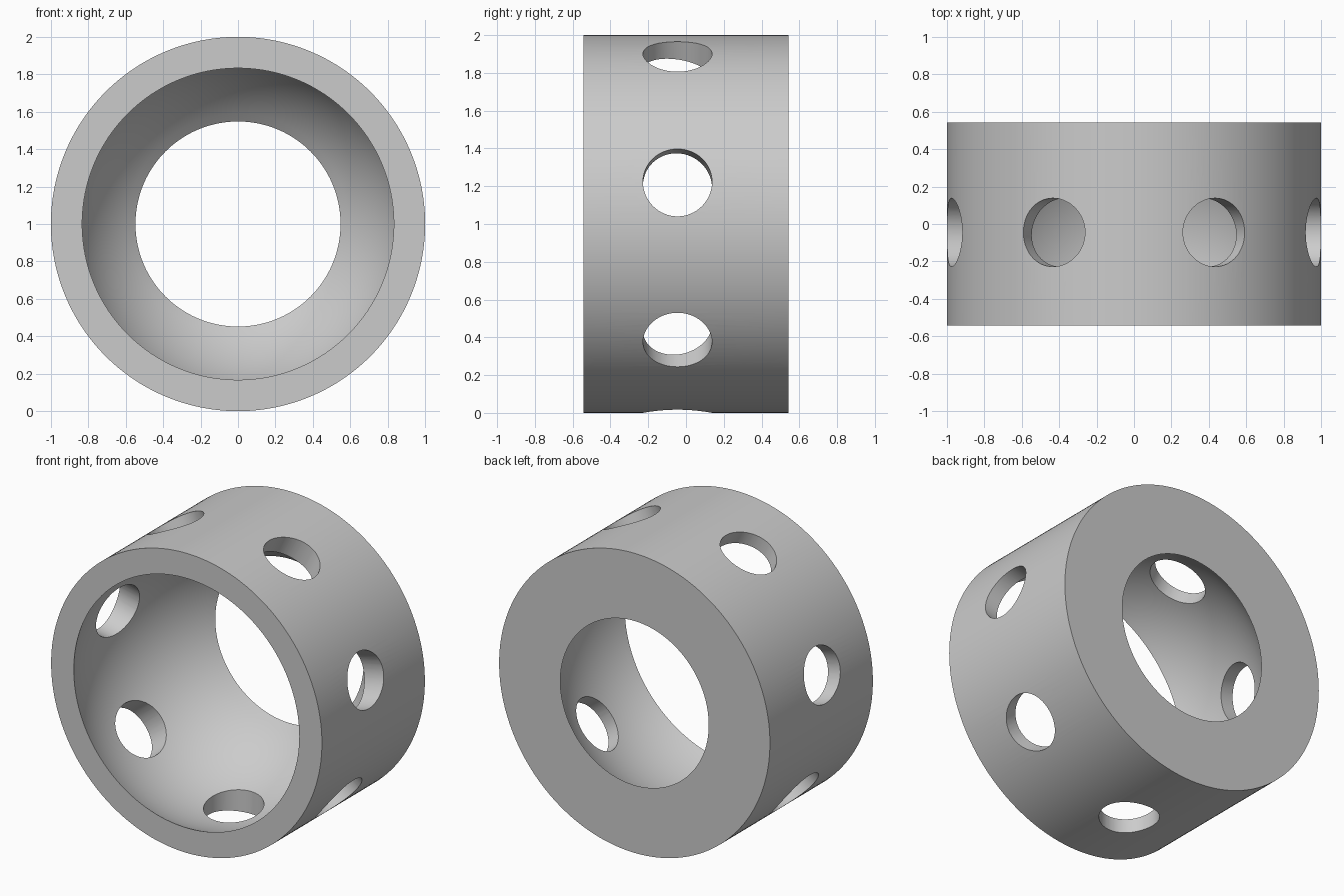
import bpy, bmesh, math
from mathutils import Matrix, Vector

OUTER, HALF = 1.0, 0.543          # outer radius, half the width
BORE_R, BORE_Y = 0.908, -0.181    # spherical bore: radius and centre
HOLE_R, HOLE_Y, HOLES = 0.183, -0.045, 7
SEGMENTS, STEPS = 192, 32

old = bpy.data.objects.get("Cube")
if old:
    bpy.data.objects.remove(old, do_unlink=True)

grey = bpy.data.materials.new("plain grey")
grey.use_nodes = True
colour = (0.6, 0.6, 0.6, 1)
grey.diffuse_color = colour
grey.node_tree.nodes["Principled BSDF"].inputs["Base Color"].default_value = colour


def make_object(name, bm):
    bmesh.ops.recalc_face_normals(bm, faces=bm.faces)
    mesh = bpy.data.meshes.new(name)
    bm.to_mesh(mesh)
    bm.free()
    mesh.materials.append(grey)
    obj = bpy.data.objects.new(name, mesh)
    bpy.context.collection.objects.link(obj)
    obj.location.z = OUTER
    return obj


# Ring: straight outside, spherical bore, turned about the y axis
profile = [(OUTER, -HALF), (OUTER, HALF)]
for i in range(STEPS + 1):
    y = HALF - 2 * HALF * i / STEPS
    profile.append((math.sqrt(BORE_R ** 2 - (y - BORE_Y) ** 2), y))
bm = bmesh.new()
verts = [bm.verts.new((r, y, 0)) for r, y in profile]
edges = [bm.edges.new((v, verts[i - 1])) for i, v in enumerate(verts)]
bmesh.ops.spin(bm, geom=verts + edges, cent=(0, 0, 0), axis=(0, 1, 0),
               angle=math.tau, steps=SEGMENTS, use_merge=True)
bmesh.ops.remove_doubles(bm, verts=bm.verts, dist=1e-5)
ring = make_object("ring_body", bm)

# Radial drill holes, the first one pointing straight down
bm = bmesh.new()
for i in range(HOLES):
    turn = Matrix.Rotation(math.tau * i / HOLES, 4, 'Y')
    place = Matrix.Translation(Vector((0, HOLE_Y, 0))) @ turn
    bmesh.ops.create_cone(bm, cap_ends=True, segments=64, radius1=HOLE_R,
                          radius2=HOLE_R, depth=0.6,
                          matrix=place @ Matrix.Translation((0, 0, -1)))
drills = make_object("hole_cutter", bm)
drills.hide_render = True

cut = ring.modifiers.new("holes", 'BOOLEAN')
cut.operation = 'DIFFERENCE'
cut.solver = 'EXACT'
cut.object = drills

bpy.ops.object.select_all(action='DESELECT')
ring.select_set(True)
bpy.context.view_layer.objects.active = ring
bpy.ops.object.modifier_apply(modifier=cut.name)
bpy.data.objects.remove(drills, do_unlink=True)
bpy.ops.object.shade_smooth_by_angle(angle=math.radians(30))
